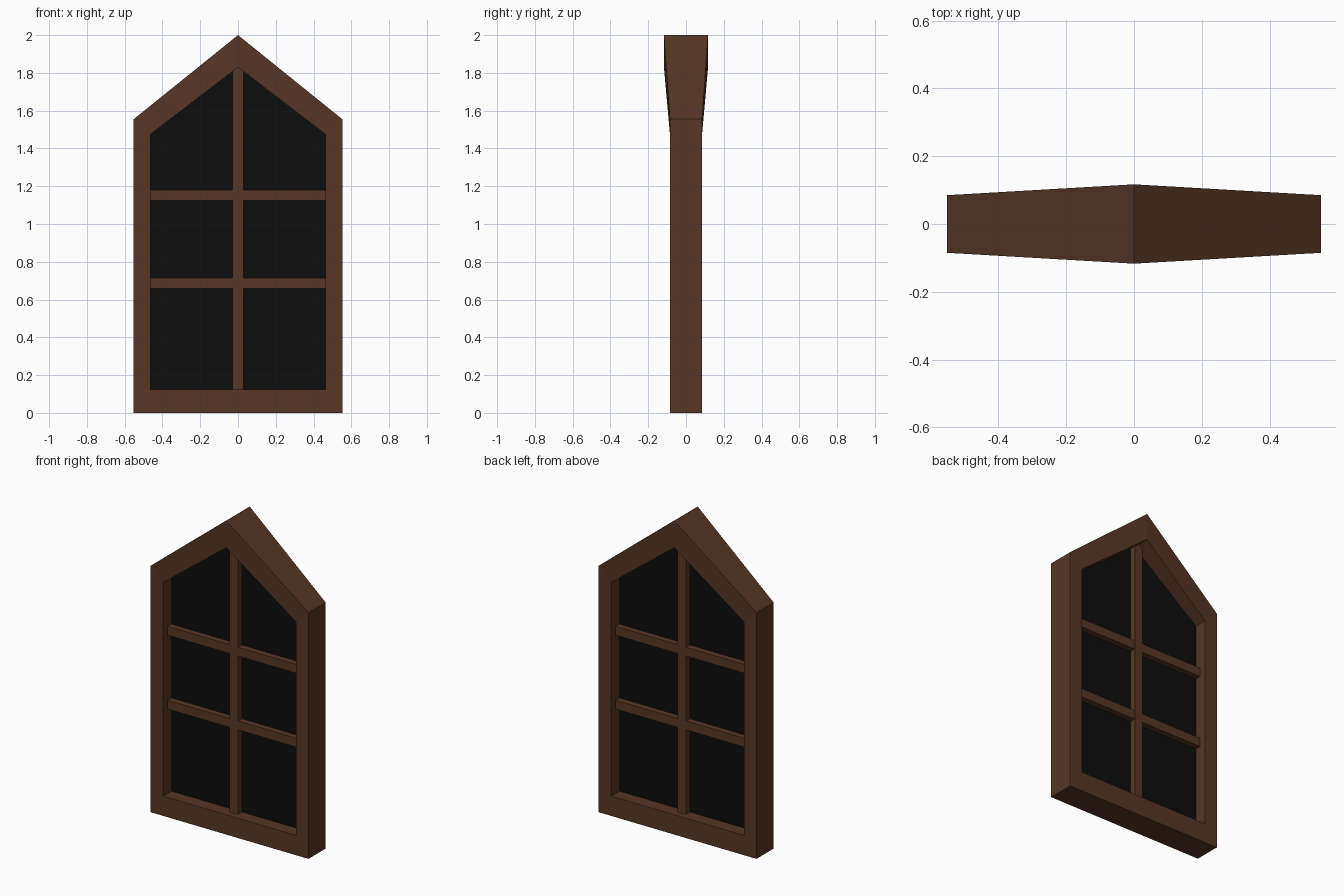
import bpy
import bmesh

if "Cube" in bpy.data.objects:
    bpy.data.objects.remove(bpy.data.objects["Cube"])


def material(name, rgb):
    m = bpy.data.materials.new(name)
    m.diffuse_color = (*rgb, 1)
    m.use_nodes = True
    m.node_tree.nodes["Principled BSDF"].inputs["Base Color"].default_value = m.diffuse_color
    return m


WOOD = material("dark brown wood", (0.095, 0.037, 0.019))
GLASS = material("black glass", (0.004, 0.004, 0.004))


def add_object(name, bm, mat):
    bmesh.ops.recalc_face_normals(bm, faces=bm.faces)
    me = bpy.data.meshes.new(name)
    bm.to_mesh(me)
    bm.free()
    me.materials.append(mat)
    ob = bpy.data.objects.new(name, me)
    bpy.context.collection.objects.link(ob)
    return ob


def gable(w, base, shoulder, apex):
    """House-shaped outline in x, z."""
    return [(-w, base), (w, base), (w, shoulder), (0, apex), (-w, shoulder)]


def bar(name, x0, x1, z0, z1, half):
    bm = bmesh.new()
    bmesh.ops.create_cube(bm, size=1)
    for v in bm.verts:
        v.co = (x1 if v.co.x > 0 else x0, half if v.co.y > 0 else -half,
                z1 if v.co.z > 0 else z0)
    return add_object(name, bm, WOOD)


OUTER = gable(0.552, 0, 1.555, 2)
INNER = gable(0.463, 0.125, 1.475, 1.83)
DEPTH = [0.085, 0.085, 0.085, 0.117, 0.085]  # thicker towards the peak

# frame: closed ring, flaring in depth at the apex
bm = bmesh.new()
rings = [[bm.verts.new((x, s * d, z)) for (x, z), d in zip(outline, DEPTH)]
         for outline, s in ((OUTER, -1), (INNER, -1), (INNER, 1), (OUTER, 1))]
for k in range(4):
    a, b = rings[k], rings[(k + 1) % 4]
    for i in range(5):
        j = (i + 1) % 5
        bm.faces.new((a[i], a[j], b[j], b[i]))
add_object("window_frame", bm, WOOD)

# glass: thin pane in the middle of the frame
bm = bmesh.new()
front, back = [[bm.verts.new((x, y, z)) for x, z in INNER] for y in (-0.003, 0.003)]
bm.faces.new(front)
bm.faces.new(back[::-1])
for i in range(5):
    j = (i + 1) % 5
    bm.faces.new((front[i], front[j], back[j], back[i]))
add_object("glass_pane", bm, GLASS)

# glazing bars, standing proud of the glass on both sides
bar("vertical_bar", -0.029, 0.029, 0.124, 1.83, 0.043)
for name, z in (("lower_bar", 0.686), ("upper_bar", 1.152)):
    bar(name, -0.464, 0.464, z - 0.028, z + 0.028, 0.041)
